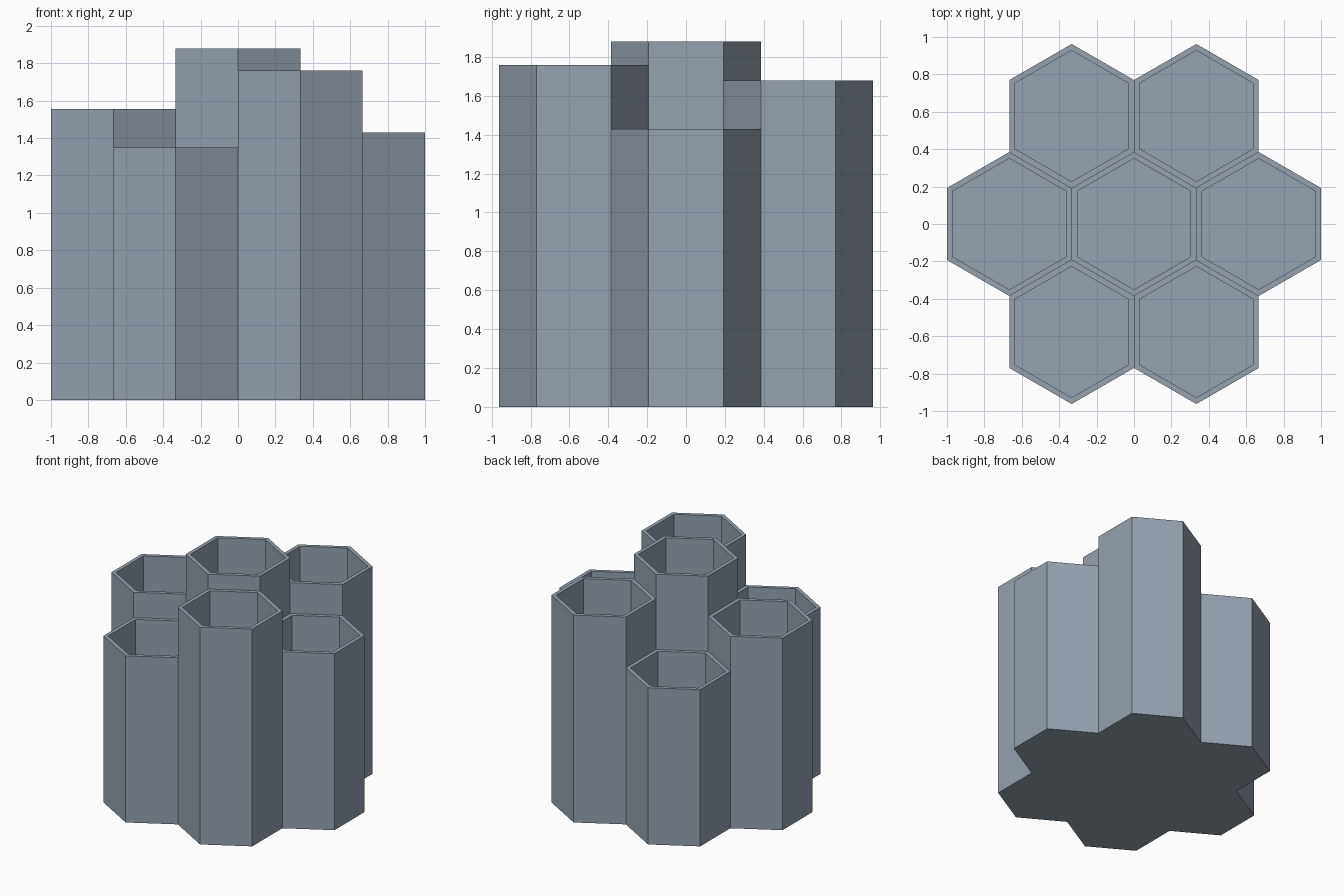
import bpy, bmesh, math

if "Cube" in bpy.data.objects:
    bpy.data.objects.remove(bpy.data.objects["Cube"])

APOTHEM = 1 / 3          # half the flat-to-flat width of a cell
WALL = 0.03
FLOOR = 0.05
ROW = APOTHEM * math.sqrt(3)

slate = bpy.data.materials.new("slate_grey")
slate.diffuse_color = (0.30, 0.36, 0.43, 1)
slate.use_nodes = True
slate.node_tree.nodes["Principled BSDF"].inputs["Base Color"].default_value = slate.diffuse_color


def hex_ring(bm, cx, cy, apothem, z):
    """Six vertices of a hexagon with points towards front and back."""
    r = apothem / math.cos(math.pi / 6)
    return [bm.verts.new((cx + r * math.cos(a), cy + r * math.sin(a), z))
            for a in (math.radians(30 + 60 * i) for i in range(6))]


def hex_cup(name, cx, cy, height):
    """Open hexagonal tube with a closed floor."""
    bm = bmesh.new()
    inner = APOTHEM - WALL
    rings = [hex_ring(bm, cx, cy, APOTHEM, 0),
             hex_ring(bm, cx, cy, APOTHEM, height),
             hex_ring(bm, cx, cy, inner, height),
             hex_ring(bm, cx, cy, inner, FLOOR)]
    # outer wall, rim and inner wall
    for low, high in zip(rings, rings[1:]):
        for i in range(6):
            j = (i + 1) % 6
            bm.faces.new((low[i], low[j], high[j], high[i]))
    # underside and inner floor
    bm.faces.new(rings[0][::-1])
    bm.faces.new(rings[3])
    bmesh.ops.recalc_face_normals(bm, faces=bm.faces)
    mesh = bpy.data.meshes.new(name)
    bm.to_mesh(mesh)
    bm.free()
    mesh.materials.append(slate)
    bpy.context.collection.objects.link(bpy.data.objects.new(name, mesh))


# Honeycomb cluster: position in cell steps, then height
for name, sx, sy, height in (
        ("center_cup", 0, 0, 1.88),
        ("left_cup", -2, 0, 1.555),
        ("right_cup", 2, 0, 1.43),
        ("front_left_cup", -1, -1, 1.35),
        ("front_right_cup", 1, -1, 1.76),
        ("back_left_cup", -1, 1, 1.27),
        ("back_right_cup", 1, 1, 1.68)):
    hex_cup(name, sx * APOTHEM, sy * ROW, height)
